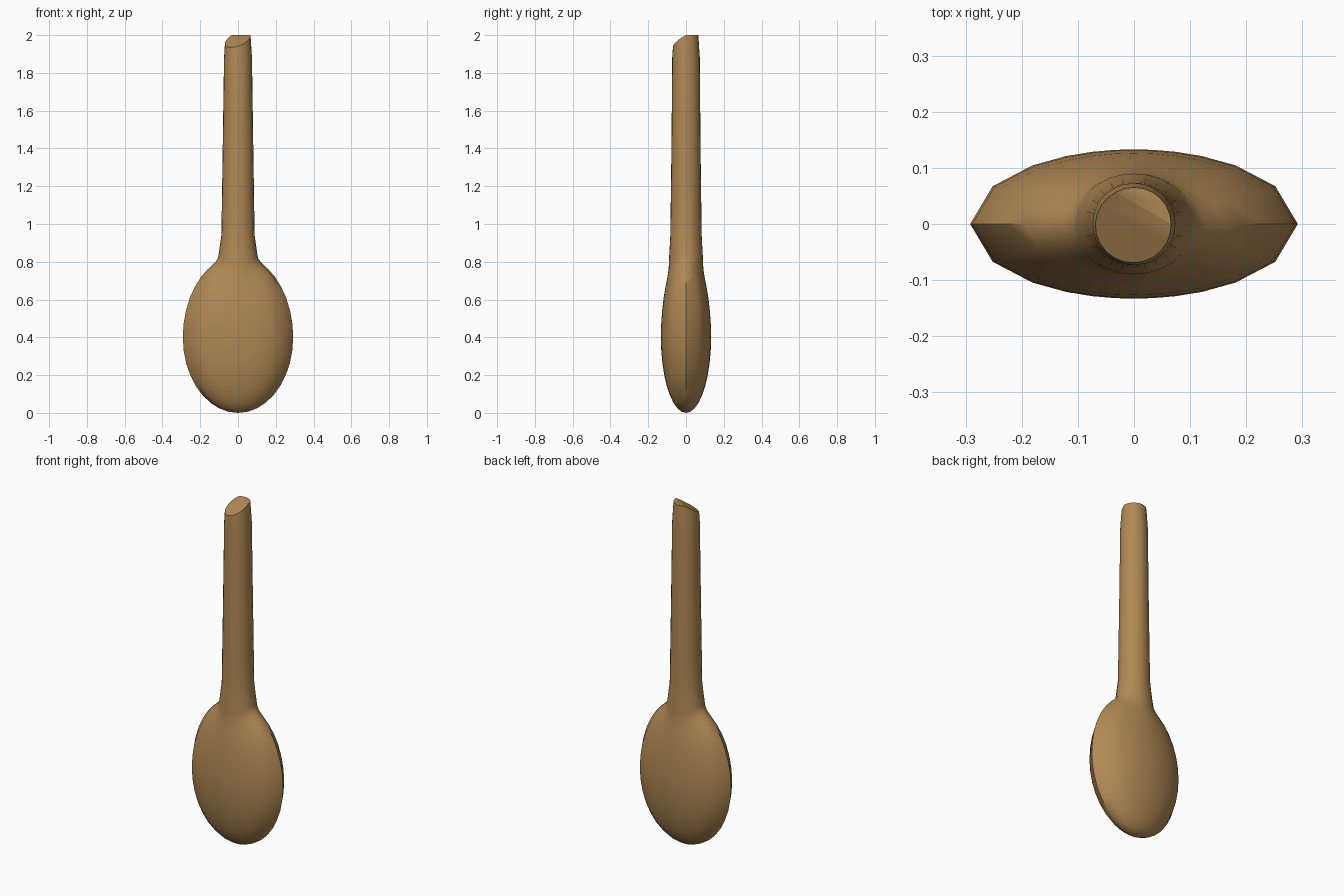
import bpy, bmesh, math
from mathutils import Vector

cube = bpy.data.objects.get("Cube")
if cube:
    bpy.data.objects.remove(cube, do_unlink=True)

wood = bpy.data.materials.new("brown wood")
wood.use_nodes = True
colour = (0.44, 0.25, 0.09, 1)
wood.diffuse_color = colour
bsdf = wood.node_tree.nodes["Principled BSDF"]
bsdf.inputs["Base Color"].default_value = colour
bsdf.inputs["Roughness"].default_value = 0.8

SIDES = 24
# Handle profile: height, half width, half depth
HANDLE = [(0.0, 0.0, 0.0), (0.4, 0.05, 0.05), (0.6, 0.09, 0.088), (0.81, 0.107, 0.09),
          (0.94, 0.088, 0.083), (1.4, 0.081, 0.077), (1.88, 0.074, 0.073), (2.05, 0.063, 0.062)]


def handle_size(z):
    for (z0, a0, b0), (z1, a1, b1) in zip(HANDLE, HANDLE[1:]):
        if z <= z1:
            t = (z - z0) / (z1 - z0)
            return a0 + t * (a1 - a0), b0 + t * (b1 - b0)
    return HANDLE[-1][1:]


def bowl_size(z):
    rise = (z - 0.4) / (0.43 if z > 0.4 else 0.4)
    s = math.sqrt(max(0, 1 - rise * rise))
    return 0.292 * s, 0.133 * s


def ellipse_radius(a, b, angle):
    if min(a, b) < 1e-5:
        return 0
    return 1 / math.hypot(math.cos(angle) / a, math.sin(angle) / b)


# Spoon body: rings that blend the oval bowl into the round handle
heights = [0.4 - 0.4 * math.cos(math.pi / 2 * i / 9) for i in range(1, 10)]
heights += [0.47, 0.54, 0.61, 0.67, 0.72, 0.76, 0.79, 0.815, 0.83, 0.88, 0.94,
            1.1, 1.4, 1.65, 1.88, 2.05]
bm = bmesh.new()
rings = []
for z in heights:
    ring = []
    for i in range(SIDES):
        angle = math.tau * i / SIDES
        rb = ellipse_radius(*bowl_size(z), angle)
        rh = ellipse_radius(*handle_size(z), angle)
        r = (rb ** 7 + rh ** 7) ** (1 / 7)
        ring.append(bm.verts.new((r * math.cos(angle), r * math.sin(angle), z)))
    rings.append(ring)
for low, high in zip(rings, rings[1:]):
    for i in range(SIDES):
        j = (i + 1) % SIDES
        bm.faces.new((low[i], low[j], high[j], high[i]))
base = bm.verts.new((0, 0, 0))
for i in range(SIDES):
    bm.faces.new((base, rings[0][(i + 1) % SIDES], rings[0][i]))
bm.faces.new(rings[-1])

# Tip: a level cut, then a slanting cut on the front right
for point, normal in (((0, 0, 2), (0, 0, 1)),
                      ((0.065, 0, 2), (-0.32, -0.55, 1))):
    geom = bm.verts[:] + bm.edges[:] + bm.faces[:]
    cut = bmesh.ops.bisect_plane(bm, geom=geom, plane_co=Vector(point),
                                 plane_no=Vector(normal).normalized(), clear_outer=True)
    edges = [e for e in cut["geom_cut"] if isinstance(e, bmesh.types.BMEdge) and e.is_boundary]
    bmesh.ops.contextual_create(bm, geom=edges)
bmesh.ops.recalc_face_normals(bm, faces=bm.faces[:])

mesh = bpy.data.meshes.new("spoon_body")
bm.to_mesh(mesh)
bm.free()
mesh.materials.append(wood)
spoon = bpy.data.objects.new("spoon_body", mesh)
bpy.context.collection.objects.link(spoon)
bpy.ops.object.select_all(action="DESELECT")
spoon.select_set(True)
bpy.context.view_layer.objects.active = spoon
bpy.ops.object.shade_smooth_by_angle(angle=math.radians(48))
